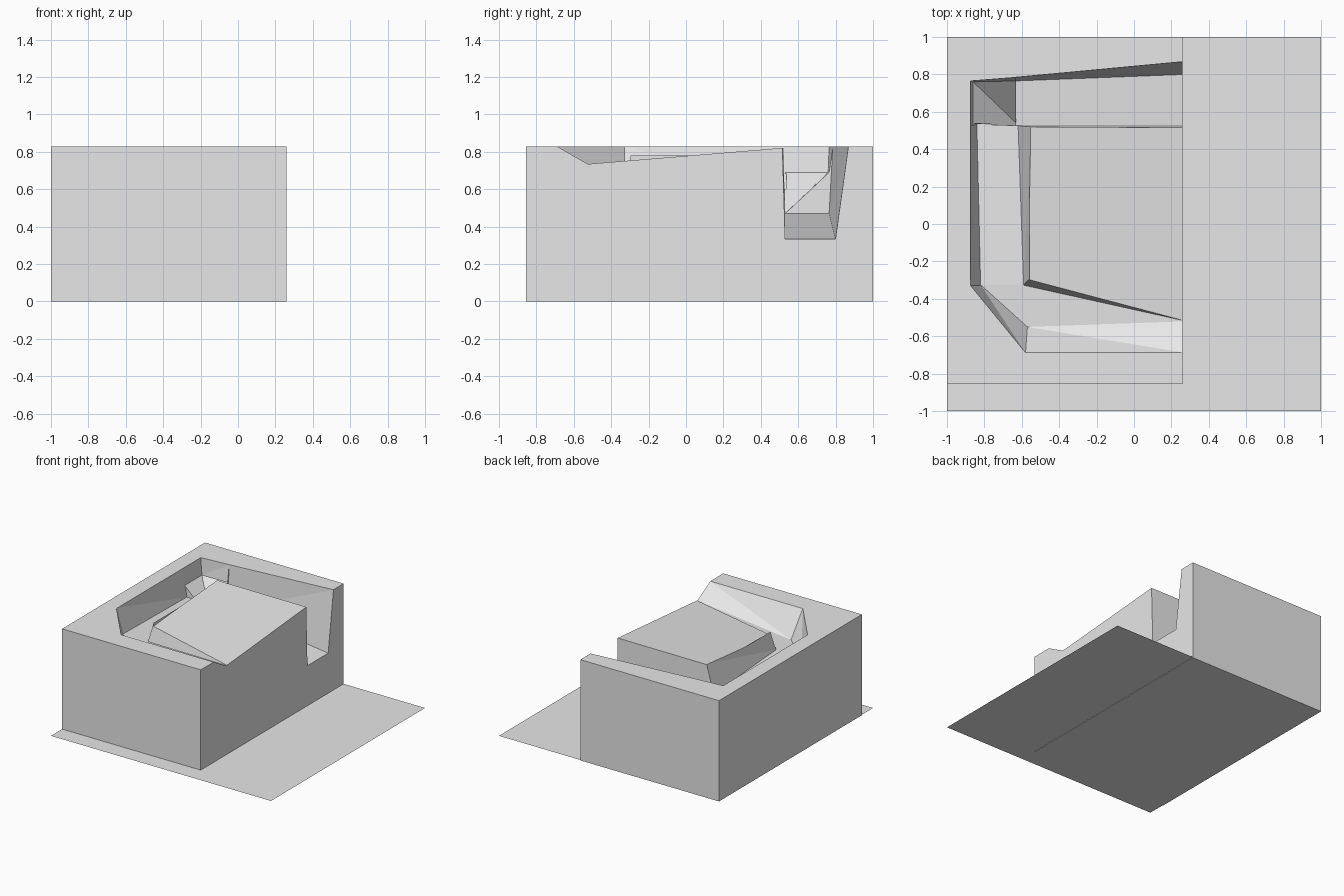
import bpy
import bmesh

cube = bpy.data.objects.get("Cube")
if cube:
    bpy.data.objects.remove(cube, do_unlink=True)

GREY = (0.8, 0.8, 0.8, 1.0)
grey = bpy.data.materials.new("plain grey")
grey.use_nodes = True
grey.diffuse_color = GREY
grey.node_tree.nodes["Principled BSDF"].inputs["Base Color"].default_value = GREY

RIGHT = 0.26          # open side of the building
OUT = RIGHT + 0.02    # cutters run past the open side
TOP = 0.828
OVER = TOP + 0.004    # cutters run past the roof


def hull(name, points):
    """Convex solid around a few corner points."""
    mesh = bpy.data.meshes.new(name)
    bm = bmesh.new()
    for p in points:
        bm.verts.new(p)
    bmesh.ops.convex_hull(bm, input=bm.verts[:])
    bmesh.ops.recalc_face_normals(bm, faces=bm.faces[:])
    bm.to_mesh(mesh)
    bm.free()
    obj = bpy.data.objects.new(name, mesh)
    bpy.context.collection.objects.link(obj)
    mesh.materials.append(grey)
    return obj


def carve(target, cutter):
    """Subtract a cutter from the target, then drop the cutter."""
    cutter.hide_render = True
    mod = target.modifiers.new("carve", "BOOLEAN")
    mod.operation = "DIFFERENCE"
    mod.solver = "EXACT"
    mod.object = cutter
    bpy.context.view_layer.objects.active = target
    bpy.ops.object.modifier_apply(modifier=mod.name)
    bpy.data.objects.remove(cutter, do_unlink=True)


# Ground sheet
bpy.ops.mesh.primitive_plane_add(size=2, location=(0, 0, 0.004))
ground = bpy.context.object
ground.name = "ground_sheet"
ground.data.materials.append(grey)

# Solid building block
building = hull("building", [(x, y, z) for x in (-1, RIGHT)
                             for y in (-0.855, 1) for z in (0, TOP)])

# Deep passage along the back, open on the right
carve(building, hull("back_passage", [
    (OUT, 0.53, 0.33), (OUT, 0.8, 0.33), (-0.63, 0.53, 0.47), (-0.63, 0.765, 0.47),
    (OUT, 0.515, OVER), (OUT, 0.87, OVER), (-0.63, 0.52, OVER), (-0.63, 0.785, OVER)]))

# Raised corner with a dipped inner edge
carve(building, hull("corner_pocket", [
    (-0.62, 0.53, 0.47), (-0.86, 0.53, 0.69), (-0.86, 0.76, 0.69), (-0.62, 0.765, 0.69),
    (-0.62, 0.52, OVER), (-0.875, 0.53, OVER), (-0.875, 0.765, OVER), (-0.62, 0.785, OVER)]))

# Shallow passage along the left edge
carve(building, hull("side_passage", [
    (-0.84, 0.535, 0.6), (-0.62, 0.535, 0.6), (-0.82, -0.33, 0.63), (-0.59, -0.33, 0.63),
    (-0.875, 0.54, OVER), (-0.55, 0.54, OVER), (-0.875, -0.33, OVER), (-0.55, -0.3, OVER)]))

# Sloped front gutter with a diagonal end
carve(building, hull("front_gutter", [
    (-0.875, -0.33, OVER), (-0.58, -0.69, OVER), (OUT, -0.69, OVER), (OUT, -0.5, OVER),
    (-0.55, -0.29, OVER), (-0.82, -0.325, 0.63), (-0.6, -0.325, 0.63),
    (-0.57, -0.55, 0.62), (OUT, -0.52, 0.735), (-0.55, -0.3, 0.755)]))

# Gently pitched roof of the inner block
carve(building, hull("roof_pitch", [
    (x, y, z) for x in (-0.56, OUT)
    for y, z in ((-0.52, 0.735), (0.53, 0.822), (-0.52, OVER), (0.53, OVER))]))
